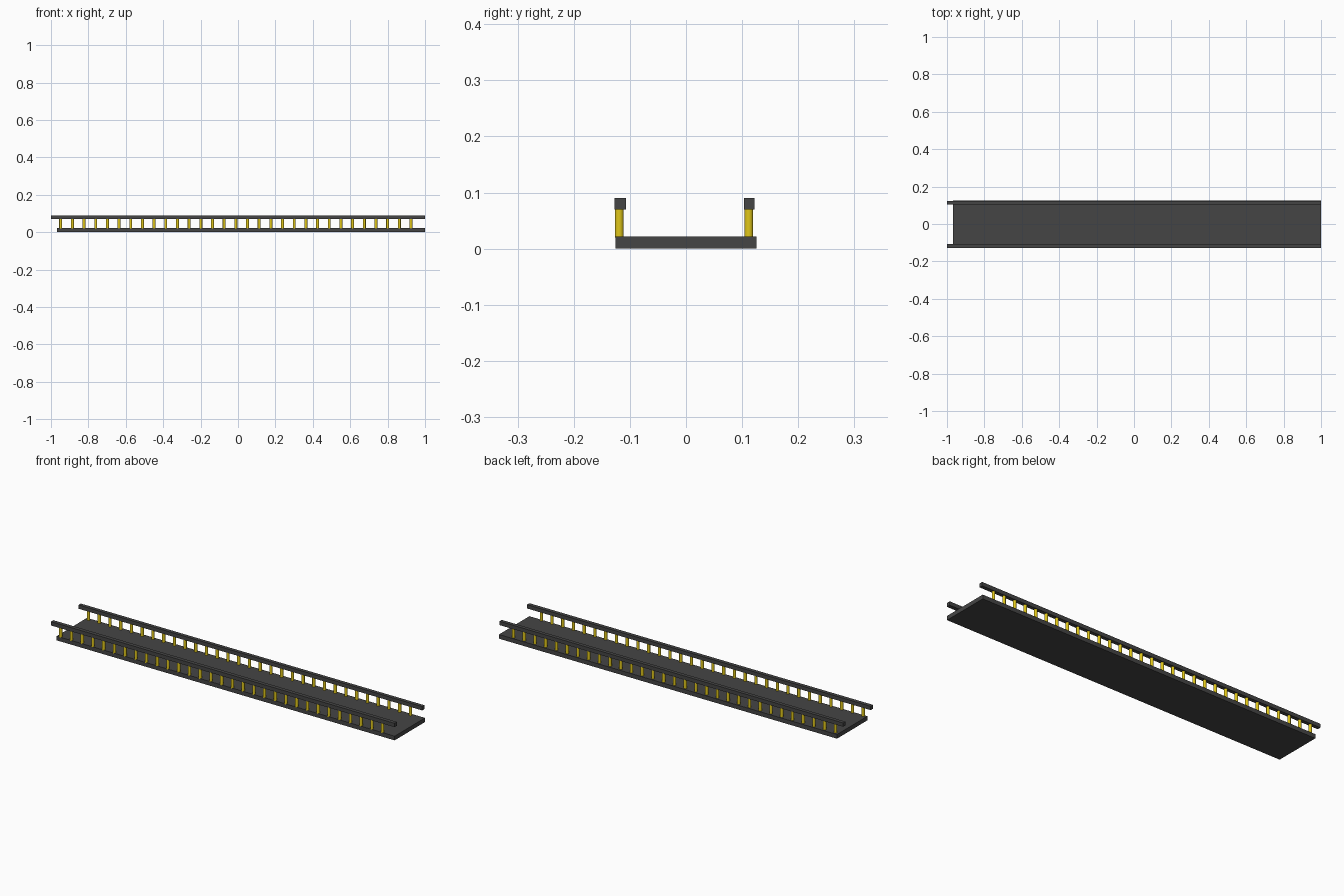
import bpy

if "Cube" in bpy.data.objects:
    bpy.data.objects.remove(bpy.data.objects["Cube"])


def material(name, color):
    mat = bpy.data.materials.new(name)
    mat.diffuse_color = (*color, 1)
    mat.use_nodes = True
    mat.node_tree.nodes["Principled BSDF"].inputs["Base Color"].default_value = mat.diffuse_color
    return mat


DARK = material("dark_grey", (0.06, 0.06, 0.06))
YELLOW = material("yellow", (0.75, 0.57, 0.01))


def box(name, x, y, z):
    """Box from (min, max) ranges on each axis."""
    bpy.ops.mesh.primitive_cube_add(size=1, location=[sum(r) / 2 for r in (x, y, z)])
    ob = bpy.context.object
    ob.name = name
    ob.scale = [r[1] - r[0] for r in (x, y, z)]
    bpy.ops.object.transform_apply(location=False, rotation=False, scale=True)
    ob.data.materials.append(DARK)
    return ob


# Walkway deck
box("deck", (-0.967, 1.0), (-0.126, 0.126), (0.0, 0.022))

# Handrails, overhanging the deck at the left end
box("front_rail", (-1.0, 1.0), (-0.127, -0.107), (0.07, 0.09))
box("back_rail", (-1.0, 1.0), (0.103, 0.122), (0.07, 0.09))

# Evenly spaced round posts under each handrail
COUNT, FIRST, LAST = 31, -0.948, 0.925
STEP = (LAST - FIRST) / (COUNT - 1)
BOTTOM, TOP = 0.02, 0.072
for side, y in (("front", -0.119), ("back", 0.112)):
    bpy.ops.mesh.primitive_cylinder_add(
        vertices=24, radius=0.0078, depth=TOP - BOTTOM,
        location=(FIRST, y, (TOP + BOTTOM) / 2))
    posts = bpy.context.object
    posts.name = side + "_posts"
    posts.data.materials.append(YELLOW)
    bpy.ops.object.shade_smooth_by_angle()
    row = posts.modifiers.new("row", 'ARRAY')
    row.count = COUNT
    row.use_relative_offset = False
    row.use_constant_offset = True
    row.constant_offset_displace = (STEP, 0, 0)
